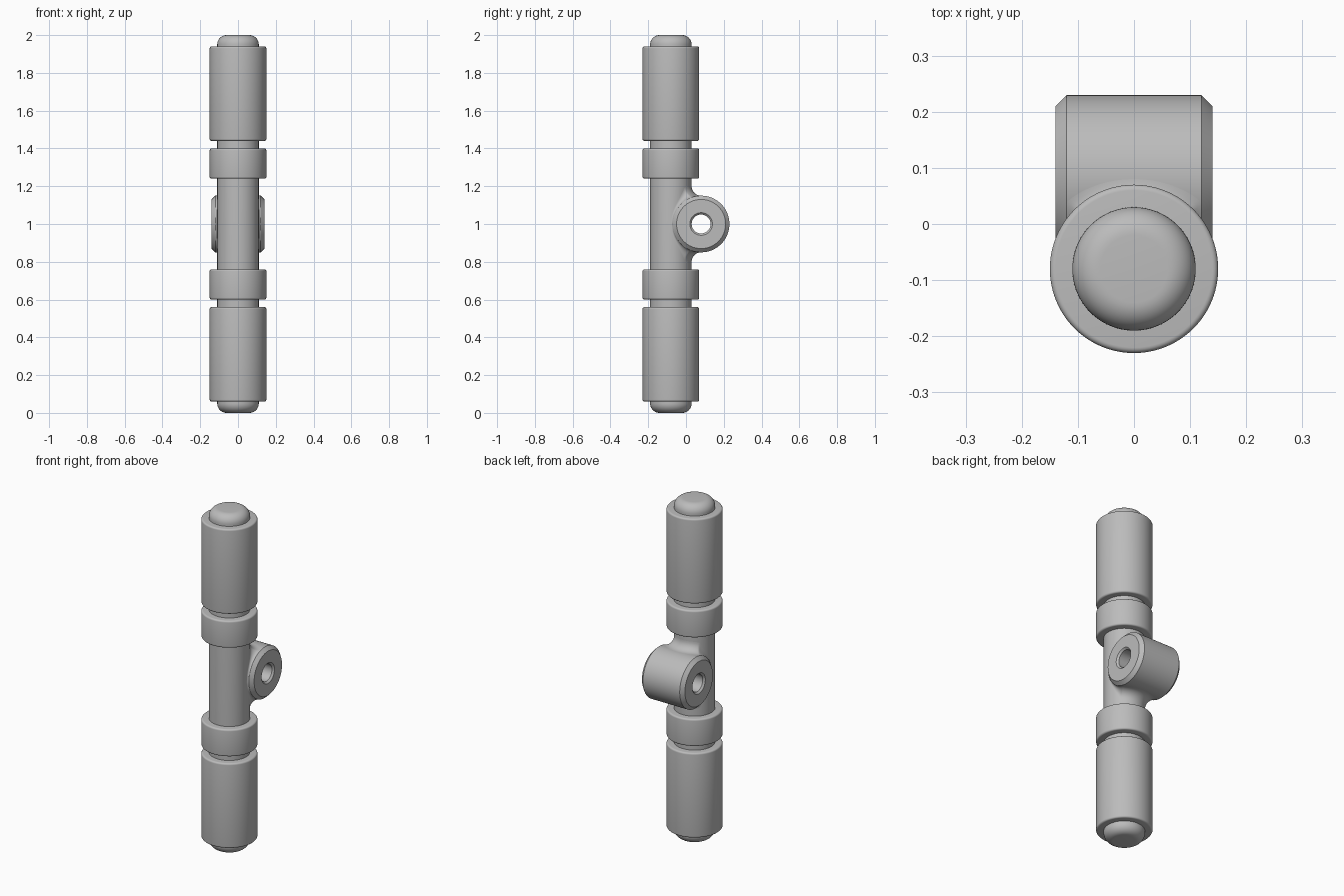
import bpy, bmesh, math
from mathutils import Vector, Matrix

cube = bpy.data.objects.get("Cube")
if cube:
    bpy.data.objects.remove(cube, do_unlink=True)

grey = bpy.data.materials.new("plain grey")
grey.use_nodes = True
COLOUR = (0.5, 0.5, 0.5, 1)
grey.diffuse_color = COLOUR
grey.node_tree.nodes["Principled BSDF"].inputs["Base Color"].default_value = COLOUR

SHAFT_Y, SHAFT_R = -0.08, 0.11
LUG_Y, LUG_R, MID_Z = 0.08, 0.15, 1.0
LUG_FLAT = 0.12          # half width of the lug between its chamfers
SEGMENTS = 96


def finish(name, bm, angle=30):
    bmesh.ops.remove_doubles(bm, verts=bm.verts, dist=1e-5)
    bmesh.ops.recalc_face_normals(bm, faces=bm.faces)
    mesh = bpy.data.meshes.new(name)
    bm.to_mesh(mesh)
    bm.free()
    obj = bpy.data.objects.new(name, mesh)
    bpy.context.collection.objects.link(obj)
    mesh.materials.append(grey)
    bpy.ops.object.select_all(action="DESELECT")
    obj.select_set(True)
    bpy.context.view_layer.objects.active = obj
    bpy.ops.object.shade_smooth_by_angle(angle=math.radians(angle))
    return obj


def lathe(name, profile, matrix, closed=False):
    """Spin (radius, height) points about z, then place the result."""
    bm = bmesh.new()
    verts = [bm.verts.new((r, 0, z)) for r, z in profile]
    edges = [bm.edges.new(p) for p in zip(verts, verts[1:])]
    if closed:
        edges.append(bm.edges.new((verts[-1], verts[0])))
    bmesh.ops.spin(bm, geom=verts + edges, axis=(0, 0, 1), cent=(0, 0, 0),
                   angle=math.tau, steps=SEGMENTS, use_merge=True)
    bm.transform(matrix)
    return finish(name, bm)


def rounded_rod(radius, low, high, fillet, steps):
    """Half outline of a solid rod with rounded rims."""
    arc = [i / steps * math.pi / 2 for i in range(steps + 1)]
    inner = radius - fillet
    bottom = [(inner + fillet * math.sin(t), low + fillet - fillet * math.cos(t)) for t in arc]
    top = [(inner + fillet * math.cos(t), high - fillet + fillet * math.sin(t)) for t in arc]
    return [(0, low)] + bottom + top + [(0, high)]


# Straight parts along the shaft axis
on_shaft = Matrix.Translation((0, SHAFT_Y, MID_Z))
lathe("shaft", rounded_rod(SHAFT_R, -1, 1, 0.05, 10), on_shaft)
for side, sign in (("upper", 1), ("lower", -1)):
    for part, near, far in (("collar", 0.24, 0.40), ("sleeve", 0.44, 0.94)):
        low, high = sorted((sign * near, sign * far))
        lathe(f"{side}_{part}", rounded_rod(LUG_R, low, high, 0.01, 5), on_shaft)

# Cross lug with chamfered rims and a through hole
half = [(0.05, 0.13), (0.06, 0.14), (0.13, 0.14), (LUG_R, LUG_FLAT)]
lug_profile = half + [(r, -z) for r, z in reversed(half)]
on_lug = Matrix.Translation((0, LUG_Y, MID_Z)) @ Matrix.Rotation(math.pi / 2, 4, "Y")
lathe("cross_lug", lug_profile, on_lug, closed=True)

# Rolling-ball fillet between the shaft and the lug
bm = bmesh.new()
ARC, SWEEP = 10, 72
for sign in (1, -1):
    rows = []
    for i in range(SWEEP + 1):
        a = math.pi * (i / SWEEP - 0.5)
        ball = min(0.05, LUG_FLAT / max(abs(math.sin(a)), 0.01) - SHAFT_R)
        x = (SHAFT_R + ball) * math.sin(a)
        y = SHAFT_Y + (SHAFT_R + ball) * math.cos(a)
        h = math.sqrt(max(0, (LUG_R + ball) ** 2 - (y - LUG_Y) ** 2))
        centre = Vector((x, y, MID_Z + sign * h))
        to_shaft = Vector((-math.sin(a), -math.cos(a), 0))
        to_lug = Vector((0, LUG_Y - y, -sign * h)).normalized()
        gap = to_shaft.angle(to_lug)
        row = []
        for j in range(ARC + 1):
            t = j / ARC
            direction = (to_shaft * math.sin((1 - t) * gap) + to_lug * math.sin(t * gap)) / math.sin(gap)
            row.append(bm.verts.new(centre + ball * direction))
        rows.append(row)
    for r0, r1 in zip(rows, rows[1:]):
        for j in range(ARC):
            bm.faces.new((r0[j], r0[j + 1], r1[j + 1], r1[j]))
fillet = finish("lug_fillet", bm, 60)

# Turn the fillet's faces outwards, towards the ball centres
mesh = fillet.data
middle = min(mesh.polygons, key=lambda p: abs(p.center.x) - p.center.z)
if middle.normal.z < 0:
    mesh.flip_normals()
